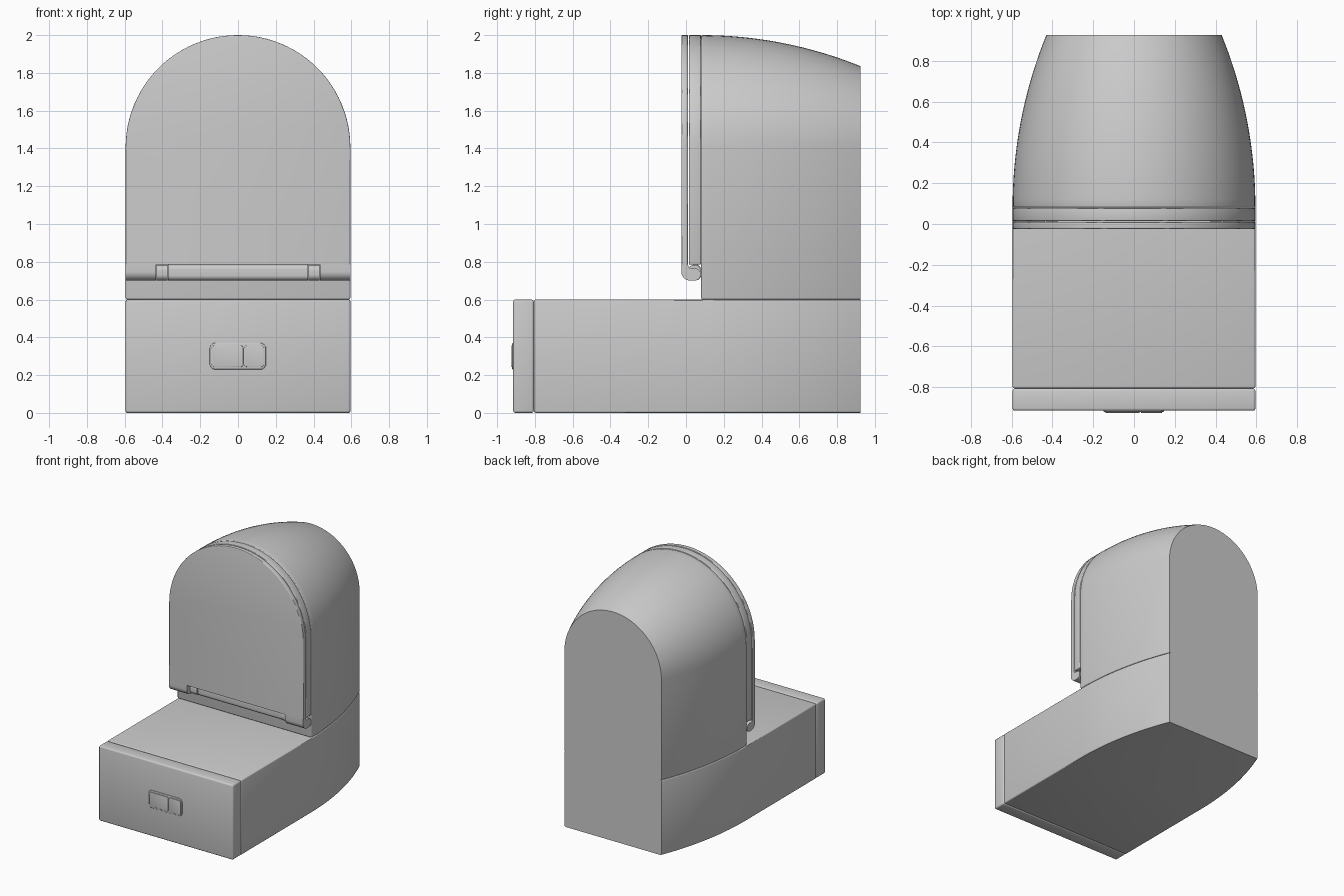
import bpy, bmesh, math

if "Cube" in bpy.data.objects:
    bpy.data.objects.remove(bpy.data.objects["Cube"])

W, BACK, CURVE_Y = 0.595, 0.925, 0.08
R = 2.246  # radius of the side taper


def inset(y):
    d = max(0.0, y - CURVE_Y)
    return R - math.sqrt(R * R - d * d)


def arch(w, z0, zc=1.405, n=48):
    pts = [(-w, z0), (w, z0)]
    return pts + [(w * math.cos(math.pi * i / n), zc + w * math.sin(math.pi * i / n)) for i in range(n + 1)]


def box(w, z0, z1):
    return [(-w, z0), (w, z0), (w, z1), (-w, z1)]


def rounded(x0, x1, z0, z1, r, n=6):
    pts = []
    for cx, cz, a in ((x1 - r, z0 + r, -90), (x1 - r, z1 - r, 0), (x0 + r, z1 - r, 90), (x0 + r, z0 + r, 180)):
        for i in range(n + 1):
            t = math.radians(a + 90 * i / n)
            pts.append((cx + r * math.cos(t), cz + r * math.sin(t)))
    return pts


def loft(name, rings, bevel=0.0, keep=lambda v: False):
    """Join matching rings of points, cap the ends and soften sharp edges not kept."""
    bm = bmesh.new()
    vs = [[bm.verts.new(p) for p in ring] for ring in rings]
    n = len(vs[0])
    for a, b in zip(vs, vs[1:]):
        for i in range(n):
            j = (i + 1) % n
            bm.faces.new((a[i], a[j], b[j], b[i]))
    bm.faces.new(vs[0])
    bm.faces.new(vs[-1])
    bmesh.ops.recalc_face_normals(bm, faces=bm.faces[:])
    if bevel:
        edges = [e for e in bm.edges if e.calc_face_angle(0) > 0.6 and not all(keep(v.co) for v in e.verts)]
        bmesh.ops.bevel(bm, geom=edges, offset=bevel, segments=3, profile=0.5, affect='EDGES', clamp_overlap=True)
    me = bpy.data.meshes.new(name)
    bm.to_mesh(me)
    bm.free()
    ob = bpy.data.objects.new(name, me)
    bpy.context.collection.objects.link(ob)
    bpy.ops.object.select_all(action='DESELECT')
    ob.select_set(True)
    bpy.context.view_layer.objects.active = ob
    bpy.ops.object.shade_smooth_by_angle(angle=math.radians(30))
    return ob


def along_y(name, pts, y0, y1, **kw):
    return loft(name, [[(x, y, z) for x, z in pts] for y in (y0, y1)], **kw)


def along_x(name, pts, x0, x1, **kw):
    return loft(name, [[(x, y, z) for y, z in pts] for x in (x0, x1)], **kw)


def at_back(v):
    return v.y > BACK - 1e-4


# Tapered base and arched housing sharing the flat back
ys = [CURVE_Y + (BACK - CURVE_Y) * i / 20 for i in range(21)]
loft("base", [[(x, y, z) for x, z in box(W - inset(y), 0, 0.6)] for y in [-0.805] + ys],
     bevel=0.01, keep=at_back)
rings = []
for y in ys:
    rings.append([(x, y, z) for x, z in arch(W - inset(y), 0.6)])
loft("housing", rings, bevel=0.01, keep=at_back)

# Front panel of the base
along_y("front_panel", box(W, 0, 0.6), -0.915, -0.806, bevel=0.012)

# Latch: surround and two plates
along_y("latch_surround", rounded(-0.15, 0.148, 0.23, 0.37, 0.03), -0.920, -0.90, bevel=0.003)
for name, x0, x1 in (("latch_plate", -0.14, 0.028), ("latch_button", 0.034, 0.138)):
    along_y(name, rounded(x0, x1, 0.243, 0.357, 0.014, 3), -0.925, -0.91, bevel=0.002)

# Arched lid rim and door
along_y("lid_rim", arch(W, 0.785), 0.015, 0.079, bevel=0.006)
along_y("door", arch(W, 0.785), -0.025, 0.011, bevel=0.006, keep=lambda v: v.z < 0.79)

# Curled lower edge of the door, at both ends of the hinge slot
hook = [(-0.025, 0.785)]
hook += [(0.023 - 0.048 * math.cos(t), 0.748 - 0.048 * math.sin(t)) for t in [math.pi / 2 * i / 8 for i in range(9)]]
hook += [(0.045 + 0.033 * math.sin(t), 0.733 - 0.033 * math.cos(t)) for t in [math.pi * i / 12 for i in range(13)]]
hook += [(0.022, 0.766), (0.013, 0.772), (0.011, 0.785)]
for side, s in (("left", -1), ("right", 1)):
    along_x("door_hook_" + side, hook, s * 0.435, s * W)
    # Hinge knuckles inside the slot
    along_x("hinge_knuckle_" + side, rounded(0.012, 0.078, 0.702, 0.784, 0.03), s * 0.372, s * 0.432)

# Hinge bar between the knuckles
along_x("hinge_bar", rounded(0.02, 0.079, 0.702, 0.785, 0.025), -0.37, 0.37)
